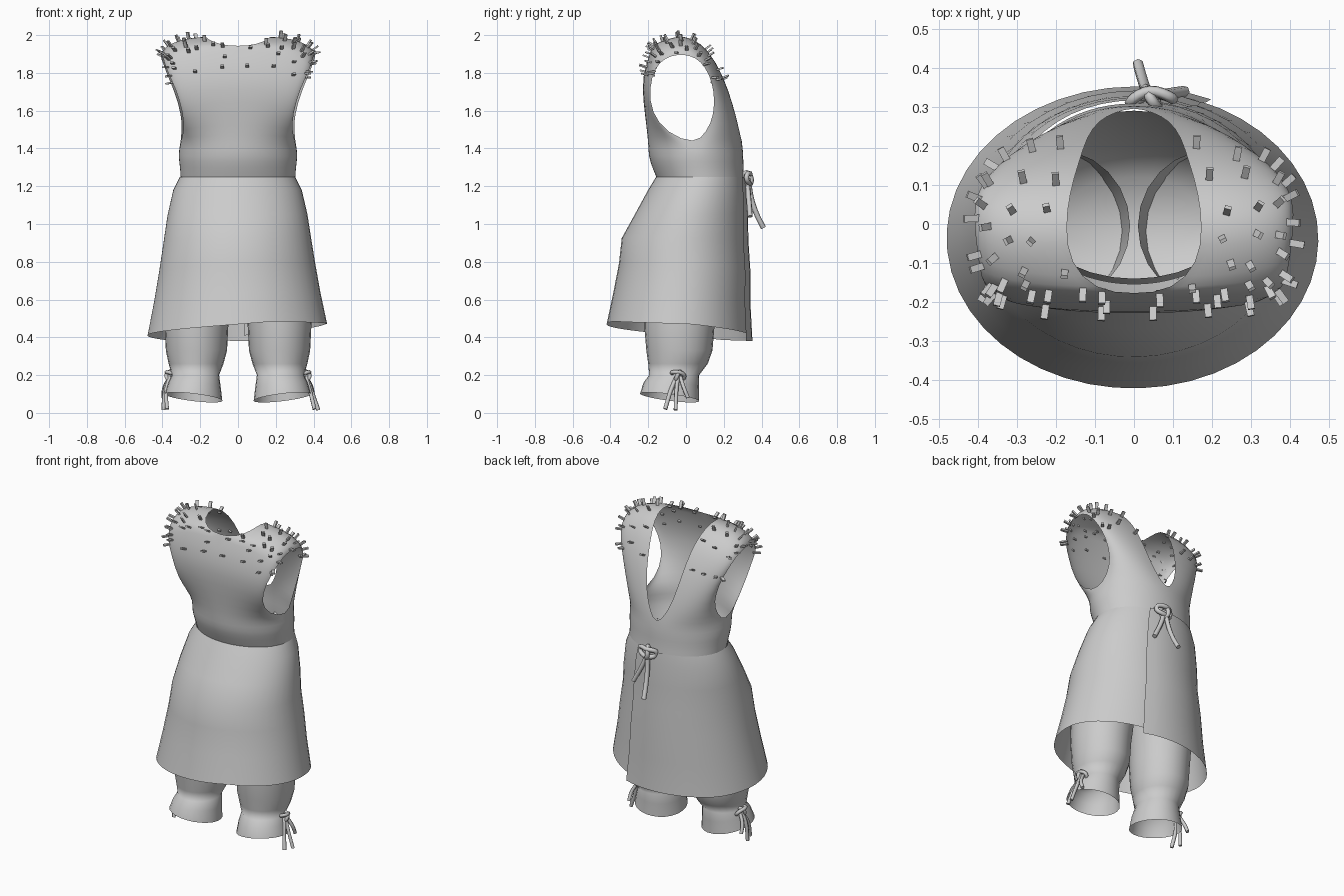
import bpy, bmesh, math, random
from mathutils import Vector, Matrix

random.seed(4)
if "Cube" in bpy.data.objects:
    bpy.data.objects.remove(bpy.data.objects["Cube"])

cloth = bpy.data.materials.new("grey_cloth")
cloth.use_nodes = True
cloth.diffuse_color = (0.6, 0.6, 0.6, 1)
cloth.node_tree.nodes["Principled BSDF"].inputs["Base Color"].default_value = (0.6, 0.6, 0.6, 1)


def finish(bm, name, angle=60, subdivide=0):
    bmesh.ops.remove_doubles(bm, verts=bm.verts, dist=0.0005)
    bmesh.ops.recalc_face_normals(bm, faces=bm.faces)
    mesh = bpy.data.meshes.new(name)
    bm.to_mesh(mesh)
    bm.free()
    mesh.materials.append(cloth)
    ob = bpy.data.objects.new(name, mesh)
    bpy.context.collection.objects.link(ob)
    bpy.ops.object.select_all(action='DESELECT')
    ob.select_set(True)
    bpy.context.view_layer.objects.active = ob
    if angle:
        bpy.ops.object.shade_smooth_by_angle(angle=math.radians(angle))
    if subdivide:
        ob.modifiers.new("soften", 'SUBSURF').levels = subdivide
        ob.modifiers["soften"].render_levels = subdivide
    return ob


def add_grid(bm, rows):
    grid = [[bm.verts.new(p) for p in row] for row in rows]
    for r0, r1 in zip(grid, grid[1:]):
        for i in range(len(r0) - 1):
            bm.faces.new((r0[i], r0[i + 1], r1[i + 1], r1[i]))
    return grid


def ring(z, cx, rx, front, back, n=32, tilt_x=0, tilt_y=0):
    pts = []
    for i in range(n + 1):
        a = math.tau * i / n
        c, s = math.cos(a), math.sin(a)
        pts.append(Vector((cx + rx * c, (front + back) / 2 + s * (back - front) / 2,
                           z + tilt_x * c + tilt_y * s)))
    return pts


# Bodice: each row runs from centre or neck edge to side or armhole edge
strip = [
    ((0, -.20, 1.42), (.31, .05, 1.42)),
    ((0, -.21, 1.52), (.285, -.10, 1.48)),
    ((0, -.225, 1.64), (.29, -.185, 1.59)),
    ((0, -.235, 1.78), (.33, -.195, 1.72)),
    ((0, -.18, 1.94), (.385, -.165, 1.83)),
    ((.10, -.17, 1.95), (.395, -.11, 1.88)),
    ((.165, -.10, 1.98), (.405, -.04, 1.90)),
    ((.175, -.01, 2.0), (.41, .03, 1.89)),
    ((.165, .08, 1.96), (.40, .08, 1.86)),
    ((.14, .16, 1.86), (.375, .125, 1.79)),
    ((.12, .225, 1.71), (.335, .15, 1.70)),
    ((.09, .265, 1.57), (.30, .15, 1.58)),
    ((.05, .285, 1.48), (.295, .11, 1.49)),
    ((0, .30, 1.42), (.31, .05, 1.42)),
]


def strip_point(r, u):
    k = min(int(r), len(strip) - 2)
    f = r - k
    inner = Vector(strip[k][0]).lerp(Vector(strip[k + 1][0]), f)
    outer = Vector(strip[k][1]).lerp(Vector(strip[k + 1][1]), f)
    s, c = math.sin(u * math.pi / 2), math.cos(u * math.pi / 2)
    return Vector((inner.x + (outer.x - inner.x) * s,
                   outer.y + (inner.y - outer.y) * c,
                   outer.z + (inner.z - outer.z) * c))


bm = bmesh.new()
for side in (1, -1):
    rows = [[strip_point(r, i / 8) for i in range(9)] for r in range(len(strip))]
    add_grid(bm, [[Vector((p.x * side, p.y, p.z)) for p in row] for row in rows])
add_grid(bm, [ring(1.42, 0, .31, -.20, .30), ring(1.36, 0, .318, -.20, .305),
              ring(1.30, 0, .308, -.18, .305), ring(1.24, 0, .305, -.155, .31)])
finish(bm, "bodice", 70, 1)

# Wrap skirt, overlapping at the back, with a hem that drops along the wrap
levels = [(1.25, .305, -.158, .312), (1.18, .34, -.20, .318), (1.05, .37, -.27, .322),
          (.92, .39, -.34, .325), (.78, .412, -.355, .335), (.62, .44, -.385, .335),
          (.45, .475, -.42, .345)]
hem = [.41, .47, .485, .435, .385, .38]
rows = []
for k, (z, rx, front, back) in enumerate(levels):
    row = []
    for i in range(49):
        t = i / 48
        a = math.radians(86 - 380 * t + 0)
        j = min(int(t * 5), 4)
        end = hem[j] + (hem[j + 1] - hem[j]) * (t * 5 - j)
        drop = (end - .45) * (k / 6) ** 2
        grow = 0.985 + 0.035 * t
        row.append((rx * grow * math.cos(a),
                    (front + back) / 2 + (back - front) / 2 * grow * math.sin(a), z + drop))
    rows.append(row)
bm = bmesh.new()
add_grid(bm, rows)
finish(bm, "wrap_skirt", 60)

# Trousers: two gathered legs and a closed seat
for side, name in ((1, "left"), (-1, "right")):
    bm = bmesh.new()
    grid = add_grid(bm, [
        ring(.85, side * .2, .19, -.20, .19, 24),
        ring(.60, side * .215, .175, -.22, .17, 24),
        ring(.45, side * .22, .168, -.22, .15, 24),
        ring(.33, side * .22, .162, -.21, .14, 24),
        ring(.26, side * .222, .145, -.20, .115, 24),
        ring(.20, side * .225, .125, -.195, .07, 24),
        ring(.15, side * .23, .138, -.225, .068, 24, side * .01, -.01),
        ring(.082, side * .235, .152, -.243, .07, 24, side * .018, -.02)])
    bm.faces.new([v.co and bm.verts.new(v.co) for v in grid[5][:-1]])
    finish(bm, name + "_trouser_leg", 60)

bm = bmesh.new()
grid = add_grid(bm, [ring(1.22, 0, .29, -.14, .29), ring(1.0, 0, .34, -.22, .27),
                     ring(.80, 0, .36, -.21, .20), ring(.68, 0, .2, -.12, .12)])
bm.faces.new(grid[-1][:-1])
finish(bm, "trouser_seat", 60)

# Small studs standing on the shoulders and yoke
bm = bmesh.new()
for side in (1, -1):
    for r in (3.45, 3.85, 4.3, 5, 5.8, 6.7, 7.6, 8.5, 9.4):
        for u in (.16, .42, .66, .88):
            rr, uu = r + random.uniform(-.2, .2), u + random.uniform(-.09, .09)
            p = strip_point(rr, uu)
            du = strip_point(rr, uu + .02) - p
            dr = strip_point(rr + .02, uu) - p
            normal = du.cross(dr).normalized()
            if normal.dot(p - Vector((p.x * .6, 0, 1.6))) < 0:
                normal.negate()
            turn = normal.to_track_quat('Z', 'Y').to_matrix().to_4x4()
            m = Matrix.Translation(p + normal * .01) @ turn @ Matrix.Diagonal((.018, .009, .045, 1))
            if side < 0:
                m = Matrix.Diagonal((-1, 1, 1, 1)) @ m
            bmesh.ops.create_cube(bm, size=1, matrix=m)
finish(bm, "shoulder_studs", 0)


# Knotted cords
def cord(name, paths, radius):
    data = bpy.data.curves.new(name, 'CURVE')
    data.dimensions = '3D'
    data.bevel_depth = radius
    data.bevel_resolution = 1
    data.resolution_u = 5
    data.use_fill_caps = True
    for path, closed in paths:
        sp = data.splines.new('BEZIER')
        sp.bezier_points.add(len(path) - 1)
        sp.use_cyclic_u = closed
        for bp, co in zip(sp.bezier_points, path):
            bp.co = co
            bp.handle_left_type = bp.handle_right_type = 'AUTO'
    data.materials.append(cloth)
    bpy.context.collection.objects.link(bpy.data.objects.new(name, data))


cord("waist_cord", [
    ([(-.01, .31, 1.24), (.04, .34, 1.265), (.10, .32, 1.25), (.05, .335, 1.215)], True),
    ([(.05, .31, 1.27), (.03, .345, 1.24), (.05, .32, 1.20)], True),
    ([(.04, .33, 1.24), (.03, .345, 1.14), (.02, .375, 1.05), (.01, .41, .98)], False),
    ([(.04, .32, 1.25), (.07, .33, 1.16), (.13, .34, 1.04)], False)], .014)

for side, name in ((1, "left"), (-1, "right")):
    flare = .425 if side > 0 else .395
    paths = [
        ([(.33, -.06, .20), (.37, -.07, .215), (.36, -.01, .20), (.34, -.02, .18)], True),
        ([(.34, -.03, .215), (.38, -.045, .20), (.35, -.05, .17)], True),
        ([(.36, -.04, .20), (.385, -.05, .13), (flare, -.055, .015)], False),
        ([(.36, -.05, .19), (.38, -.08, .12), (flare - .02, -.11, .02)], False),
        ([(.36, -.03, .19), (.39, -.01, .13), (.395, .01, .08)], False)]
    cord(name + "_ankle_cord",
         [([(side * x, y, z) for x, y, z in p], c) for p, c in paths], .011)
